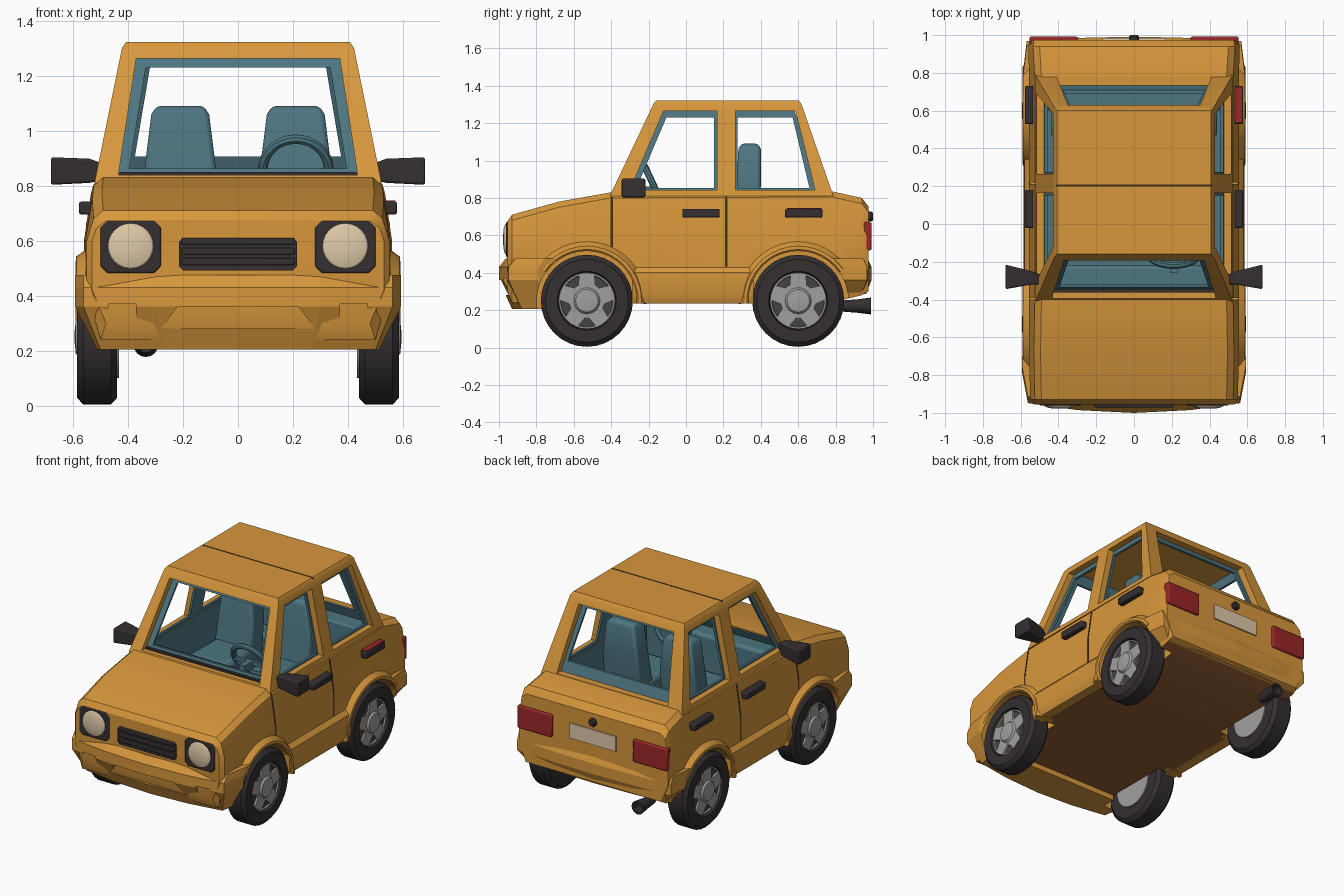
import bpy, bmesh
from math import sin, cos, pi, radians
from mathutils import Vector, Matrix

cube = bpy.data.objects.get("Cube")
if cube:
    bpy.data.objects.remove(cube, do_unlink=True)


def material(name, rgb):
    m = bpy.data.materials.new(name)
    m.use_nodes = True
    m.diffuse_color = (*rgb, 1)
    m.node_tree.nodes["Principled BSDF"].inputs["Base Color"].default_value = (*rgb, 1)
    return m


PAINT = material("amber_paint", (0.68, 0.31, 0.045))
UNDER = material("underbody_brown", (0.32, 0.12, 0.035))
TRIM = material("interior_teal", (0.075, 0.18, 0.22))
DARK = material("dark_rubber", (0.035, 0.028, 0.03))
SEAM = material("dark_seam", (0.06, 0.03, 0.015))
METAL = material("wheel_metal", (0.36, 0.35, 0.34))
SHADE = material("wheel_gap", (0.06, 0.055, 0.055))
CREAM = material("lamp_cream", (0.74, 0.59, 0.40))
RED = material("tail_red", (0.33, 0.02, 0.02))


def finish(name, bm, mat, bevel=0):
    bmesh.ops.recalc_face_normals(bm, faces=bm.faces[:])
    me = bpy.data.meshes.new(name)
    bm.to_mesh(me)
    bm.free()
    me.materials.append(mat)
    ob = bpy.data.objects.new(name, me)
    bpy.context.collection.objects.link(ob)
    if bevel:
        mod = ob.modifiers.new("round", 'BEVEL')
        mod.width, mod.segments = bevel, 2
    return ob


def loft(name, sections, mat, bevel=0):
    """Skin a list of equal-length closed sections and cap both ends."""
    bm = bmesh.new()
    rings = [[bm.verts.new(p) for p in s] for s in sections]
    n = len(rings[0])
    for a, b in zip(rings, rings[1:]):
        for i in range(n):
            j = (i + 1) % n
            bm.faces.new((a[i], a[j], b[j], b[i]))
    bm.faces.new(rings[0])
    bm.faces.new(rings[-1])
    return finish(name, bm, mat, bevel)


def prism(name, poly, axis, a, b, mat, bevel=0):
    """Extrude a 2D outline along one axis from a to b."""
    put = {'x': lambda p, t: (t, p[0], p[1]),
           'y': lambda p, t: (p[0], t, p[1]),
           'z': lambda p, t: (p[0], p[1], t)}[axis]
    return loft(name, [[put(p, t) for p in poly] for t in (a, b)], mat, bevel)


def rect(a0, a1, b0, b1, corner=0):
    if not corner:
        return [(a0, b0), (a1, b0), (a1, b1), (a0, b1)]
    c = corner
    return [(a0 + c, b0), (a1 - c, b0), (a1, b0 + c), (a1, b1 - c),
            (a1 - c, b1), (a0 + c, b1), (a0, b1 - c), (a0, b0 + c)]


def box(name, x0, x1, y0, y1, z0, z1, mat, bevel=0):
    return prism(name, rect(x0, x1, y0, y1), 'z', z0, z1, mat, bevel)


def lathe(name, rings, centre, axis, mat, seg=32):
    """Rings of (offset along axis, radius) round an x or y axis."""
    cx, cy, cz = centre
    def point(t, r, k):
        u, v = r * cos(2 * pi * k / seg), r * sin(2 * pi * k / seg)
        return (cx + t, cy + u, cz + v) if axis == 'x' else (cx + u, cy + t, cz + v)
    return loft(name, [[point(t, r, k) for k in range(seg)] for t, r in rings], mat)


def cut(ob, *cutters):
    bpy.context.view_layer.objects.active = ob
    for c in cutters:
        c.hide_render = True
        mod = ob.modifiers.new("cut", 'BOOLEAN')
        mod.operation, mod.solver, mod.material_mode = 'DIFFERENCE', 'EXACT', 'TRANSFER'
        mod.object = c
        bpy.ops.object.modifier_apply(modifier=mod.name)
        bpy.data.objects.remove(c, do_unlink=True)


WHEEL_Y, AXLE_Z = (-0.53, 0.60), 0.25


def arch_cutters():
    return [lathe("arch_cutter", [(0.42 * s, 0.268), (0.8 * s, 0.268)], (0, y, AXLE_Z), 'x', PAINT, 40)
            for y in WHEEL_Y for s in (1, -1)]


# Lower body: half section mirrored, lofted from nose to tail
def body_section(y, zb, zt, wt, wm):
    half = [(wm - 0.05, zb), (wm, 0.42), (wm, 0.60), (wt, zt - 0.03), (wt - 0.035, zt)]
    return [(x, y, z) for x, z in half] + [(-x, y, z) for x, z in reversed(half)]


body = loft("body", [body_section(*s) for s in (
    (-0.955, 0.30, 0.675, 0.515, 0.53), (-0.93, 0.24, 0.71, 0.525, 0.55), (-0.68, 0.24, 0.78, 0.53, 0.555),
    (-0.40, 0.24, 0.83, 0.525, 0.555), (0.78, 0.24, 0.835, 0.525, 0.555),
    (0.94, 0.28, 0.80, 0.535, 0.56), (0.975, 0.30, 0.755, 0.53, 0.55))], PAINT)
cut(body, box("tub_cutter", -0.46, 0.46, -0.345, 0.72, 0.55, 1.0, TRIM), *arch_cutters())
for s in (1, -1):
    x0, x1 = sorted((0.518 * s, 0.7 * s))
    cut(body, *[box("seam_cutter", x0, x1, y, y + 0.008, 0.43, 0.82, SEAM) for y in (-0.40, 0.212)])
body.data.materials.append(UNDER)
for f in body.data.polygons:
    if f.normal.z < -0.9 and f.center.z < 0.35:
        f.material_index = len(body.data.materials) - 1


# Bumpers: profile lofted across the car, wrapping round the corners
def bumper(name, side, lip, lower, back, bottom, half_span):
    secs = []
    for x, f in half_span + [(-x, f) for x, f in half_span[-2::-1]]:
        prof = [(f, 0.43), (f, 0.36), (f - lower, bottom), (back, bottom), (back, 0.475), (f - lip, 0.475)]
        secs.append([(x * (0.89 if z < 0.35 else 1), side * y, z) for y, z in prof])
    return loft(name, secs, PAINT)


front_bumper = bumper("front_bumper", -1, 0.035, 0.07, 0.70, 0.205,
                      [(0.592, 0.79), (0.562, 0.948), (0.3, 0.985), (0, 1.0)])
rear_bumper = bumper("rear_bumper", 1, 0.02, 0.03, 0.75, 0.285,
                     [(0.588, 0.80), (0.568, 0.968), (0.3, 0.985), (0, 0.992)])
cut(front_bumper, *arch_cutters(),
    prism("intake_cutter", [(-0.28, 0.28), (0.28, 0.28), (0.22, 0.36), (-0.22, 0.36)], 'y', -1.1, -0.93, PAINT),
    *[prism("slot_cutter", rect(s * 0.42 - 0.05, s * 0.42 + 0.05, 0.315, 0.37), 'y', -1.1, -0.935, PAINT)
      for s in (1, -1)])
cut(rear_bumper, *arch_cutters())


# Cabin shell: tapered box, hollowed, with window openings and an inner lining
def slab(z, yf, yr, w):
    return [(-w, yf, z), (w, yf, z), (w, yr, z), (-w, yr, z)]


def trapezoid(a0, a1, z0, b0, b1, z1):
    return [(a0, z0), (a1, z0), (b1, z1), (b0, z1)]


def window_cutters(mat, screen, back, door, rear_door):
    return [prism("screen_cutter", trapezoid(*screen), 'y', -1, 0.1, mat),
            prism("back_cutter", trapezoid(*back), 'y', 0.3, 1, mat),
            prism("door_cutter", trapezoid(*door), 'x', -1, 1, mat),
            prism("rear_door_cutter", trapezoid(*rear_door), 'x', -1, 1, mat)]


cabin = loft("cabin", [slab(0.81, -0.408, 0.788, 0.522), slab(1.30, -0.175, 0.618, 0.422),
                       slab(1.322, -0.16, 0.602, 0.407)], PAINT)
cut(cabin, loft("hollow_cutter", [slab(0.77, -0.375, 0.755, 0.49), slab(1.285, -0.13, 0.57, 0.38)], PAINT),
    *window_cutters(PAINT, (-0.435, 0.435, 0.838, -0.37, 0.37, 1.262), (-0.41, 0.41, 0.838, -0.35, 0.35, 1.262),
                    (-0.30, 0.165, 0.842, -0.12, 0.165, 1.265), (0.265, 0.69, 0.842, 0.265, 0.585, 1.265)),
    box("roof_seam_cutter", -0.6, 0.6, 0.2, 0.207, 1.314, 1.4, SEAM))
lining = loft("cabin_lining", [slab(0.79, -0.368, 0.75, 0.488), slab(1.288, -0.132, 0.572, 0.382)], TRIM)
cut(lining, loft("lining_cutter", [slab(0.7, -0.395, 0.765, 0.491), slab(1.4, -0.063, 0.516, 0.342)], TRIM),
    *window_cutters(TRIM, (-0.395, 0.395, 0.862, -0.335, 0.335, 1.23), (-0.375, 0.375, 0.905, -0.32, 0.32, 1.23),
                    (-0.265, 0.15, 0.853, -0.105, 0.15, 1.23), (0.275, 0.66, 0.853, 0.275, 0.57, 1.23)))

# Interior
box("dashboard", -0.455, 0.455, -0.35, -0.22, 0.55, 0.82, TRIM, 0.02)
box("screen_base_strip", -0.43, 0.43, -0.362, -0.343, 0.82, 0.85, DARK)
box("parcel_shelf", -0.455, 0.455, 0.60, 0.72, 0.55, 0.845, TRIM, 0.01)
box("rear_bench", -0.44, 0.44, 0.46, 0.60, 0.55, 0.70, TRIM, 0.02)
for s, side in ((1, "left"), (-1, "right")):
    c = 0.21 * s
    loft(side + "_seat_back", [[(c - w, y0, z), (c + w, y0, z), (c + w, y1, z), (c - w, y1, z)]
         for z, w, y0, y1 in ((0.56, 0.14, 0.22, 0.36), (0.86, 0.13, 0.27, 0.40), (1.06, 0.105, 0.28, 0.40),
                              (1.09, 0.085, 0.295, 0.385))], TRIM, 0.015)
    box(side + "_seat_cushion", c - 0.14, c + 0.14, -0.04, 0.30, 0.55, 0.70, TRIM, 0.03)
bpy.ops.mesh.primitive_torus_add(major_radius=0.12, minor_radius=0.018, major_segments=32, minor_segments=8,
                                 location=(0.21, -0.17, 0.86), rotation=(radians(115), 0, 0))
steering = bpy.context.object
steering.name = "steering_wheel"
steering.data.materials.append(TRIM)
box("steering_spoke", 0.10, 0.32, -0.18, -0.16, 0.835, 0.86, TRIM)
box("steering_column", 0.19, 0.23, -0.26, -0.165, 0.80, 0.86, TRIM)

# Sills, arch flares, handles and mirrors on both sides
for s, side in ((1, "left"), (-1, "right")):
    sill = [(0.50 * s, 0.235), (0.565 * s, 0.235), (0.585 * s, 0.28), (0.58 * s, 0.40), (0.55 * s, 0.435), (0.50 * s, 0.435)]
    prism(side + "_sill", sill, 'y', -0.29, 0.36, PAINT)
    flare = [(0.46, 0.266), (0.582, 0.266), (0.59, 0.275), (0.588, 0.292), (0.55, 0.32), (0.46, 0.32)]
    for y, end, lo, hi in ((WHEEL_Y[0], "front", -3, 145), (WHEEL_Y[1], "rear", 35, 183)):
        loft(f"{side}_{end}_arch", [[(s * x, y + r * cos(a), AXLE_Z + r * sin(a)) for x, r in flare]
             for a in (radians(lo + (hi - lo) * k / 16) for k in range(17))], PAINT)
    for y, end in ((0.08, "front"), (0.63, "rear")):
        x0, x1 = sorted((0.52 * s, 0.578 * s))
        box(f"{side}_{end}_handle", x0, x1, y - 0.1, y + 0.1, 0.695, 0.742, DARK, 0.008)
    loft(side + "_mirror", [[(s * x, y0, z0), (s * x, y1, z0), (s * x, y1, z1), (s * x, y0, z1)]
         for x, y0, y1, z0, z1 in ((0.49, -0.32, -0.27, 0.82, 0.88), (0.54, -0.32, -0.25, 0.81, 0.898),
                                   (0.68, -0.345, -0.215, 0.803, 0.903))], DARK, 0.008)

    # Lamps
    c = 0.39 * s
    prism(side + "_lamp_housing", rect(c - 0.11, c + 0.11, 0.482, 0.672, 0.025), 'y', -0.962, -0.90, DARK, 0.006)
    lathe(side + "_headlamp", [(0, 0.084), (-0.007, 0.078), (-0.014, 0.055), (-0.017, 0.02)],
          (c, -0.961, 0.58), 'y', CREAM, 24)
    x0, x1 = sorted((0.30 * s, 0.553 * s))
    box(side + "_tail_lamp", x0, x1, 0.95, 0.992, 0.52, 0.67, RED, 0.008)
box("left_rear_handle_marker", 0.53, 0.572, 0.54, 0.725, 0.738, 0.746, RED)

# Grille, number plate, boot knob and exhaust
prism("grille_frame", rect(-0.215, 0.215, 0.492, 0.61, 0.015), 'y', -0.962, -0.92, DARK)
for k in range(3):
    z = 0.512 + 0.037 * k
    prism(f"grille_slat_{k + 1}", rect(-0.205, 0.205, z, z + 0.024), 'y', -0.972, -0.95, DARK, 0.004)
box("number_plate", -0.17, 0.17, 0.96, 0.984, 0.55, 0.65, CREAM)
lathe("boot_knob", [(0, 0.027), (0.03, 0.027), (0.04, 0.02)], (0, 0.96, 0.70), 'y', DARK, 12)
lathe("exhaust", [(0, 0.03), (0.08, 0.036), (0.15, 0.045), (0.15, 0.032), (0.07, 0.03)],
      (-0.335, 0.838, 0.222), 'y', DARK, 16)

# Wheels: tyre, rim, five spokes and hub
for s, side in ((1, "left"), (-1, "right")):
    for y, end in zip(WHEEL_Y, ("front", "rear")):
        tag, c = f"{side}_{end}_", (0, y, AXLE_Z)
        turn = lambda name, rings, mat: lathe(tag + name, [(s * t, r) for t, r in rings], c, 'x', mat)
        turn("tyre", [(0.44, 0.155), (0.44, 0.222), (0.462, 0.246), (0.562, 0.246), (0.585, 0.222),
                      (0.585, 0.158), (0.555, 0.15)], DARK)
        turn("rim", [(0.432, 0.15), (0.56, 0.152), (0.574, 0.15), (0.574, 0.141), (0.562, 0.138)], METAL)
        turn("rim_gap", [(0.556, 0.138), (0.565, 0.138)], SHADE)
        turn("hub", [(0.55, 0.098), (0.572, 0.094), (0.578, 0.07), (0.59, 0.06), (0.594, 0.02)], METAL)
        for k in range(5):
            rot = Matrix.Rotation(radians(90 + 72 * k), 3, 'X')
            spoke = [(0.05, -0.048), (0.145, -0.04), (0.145, 0.04), (0.05, 0.048)]
            loft(f"{tag}spoke_{k + 1}", [[Vector(c) + rot @ Vector((s * t, u, v)) for u, v in spoke]
                 for t in (0.555, 0.578)], METAL)

# Smooth shading with sharp edges kept; the bumpers stay faceted
bpy.ops.object.select_all(action='DESELECT')
for ob in bpy.context.scene.objects:
    if ob.type == 'MESH' and ob not in (front_bumper, rear_bumper):
        ob.select_set(True)
        bpy.context.view_layer.objects.active = ob
bpy.ops.object.shade_smooth_by_angle(angle=radians(32))
